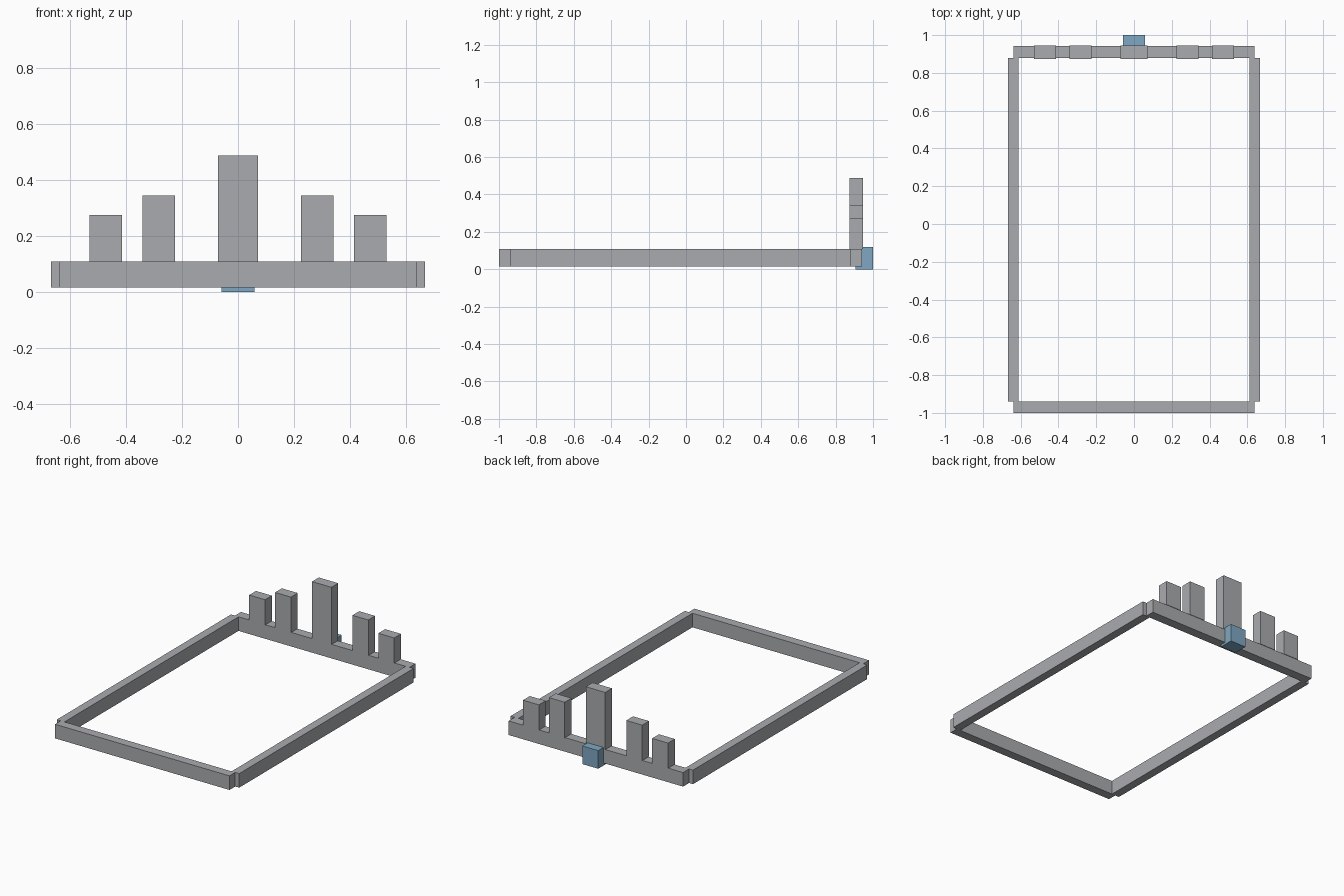
import bpy

if "Cube" in bpy.data.objects:
    bpy.data.objects.remove(bpy.data.objects["Cube"], do_unlink=True)


def make_material(name, rgb):
    mat = bpy.data.materials.new(name)
    mat.use_nodes = True
    color = (*rgb, 1.0)
    mat.diffuse_color = color
    mat.node_tree.nodes["Principled BSDF"].inputs["Base Color"].default_value = color
    return mat


def box(name, x, y, z, mat):
    """Add a box spanning the given (low, high) ranges."""
    spans = (x, y, z)
    center = [(lo + hi) / 2 for lo, hi in spans]
    bpy.ops.mesh.primitive_cube_add(size=1, location=center)
    obj = bpy.context.object
    obj.name = name
    obj.scale = [hi - lo for lo, hi in spans]
    bpy.ops.object.transform_apply(location=False, rotation=False, scale=True)
    obj.data.materials.append(mat)
    return obj


grey = make_material("grey", (0.40, 0.41, 0.43))
blue = make_material("steel blue", (0.21, 0.39, 0.54))

# Rectangular frame with stepped corners
rail_z = (0.015, 0.108)
back_y = (0.878, 0.942)
box("front_board", (-0.638, 0.638), (-1.0, -0.94), rail_z, grey)
box("back_board", (-0.638, 0.638), back_y, rail_z, grey)
for side, name in ((1, "left_rail"), (-1, "right_rail")):
    box(name, sorted((side * 0.611, side * 0.667)), (-0.94, 0.88), rail_z, grey)

# Posts standing on the back board, tallest in the middle
post_y = (0.874, 0.945)
box("center_post", (-0.071, 0.071), post_y, (rail_z[1], 0.487), grey)
for label, inner, outer, top in (("inner", 0.225, 0.341, 0.343),
                                 ("outer", 0.414, 0.53, 0.275)):
    for side, name in ((1, "left"), (-1, "right")):
        box(f"{name}_{label}_post", sorted((side * inner, side * outer)),
            post_y, (rail_z[1], top), grey)

# Small block set into the rear face
box("rear_block", (-0.058, 0.058), (0.905, 1.0), (0.0, 0.12), blue)
